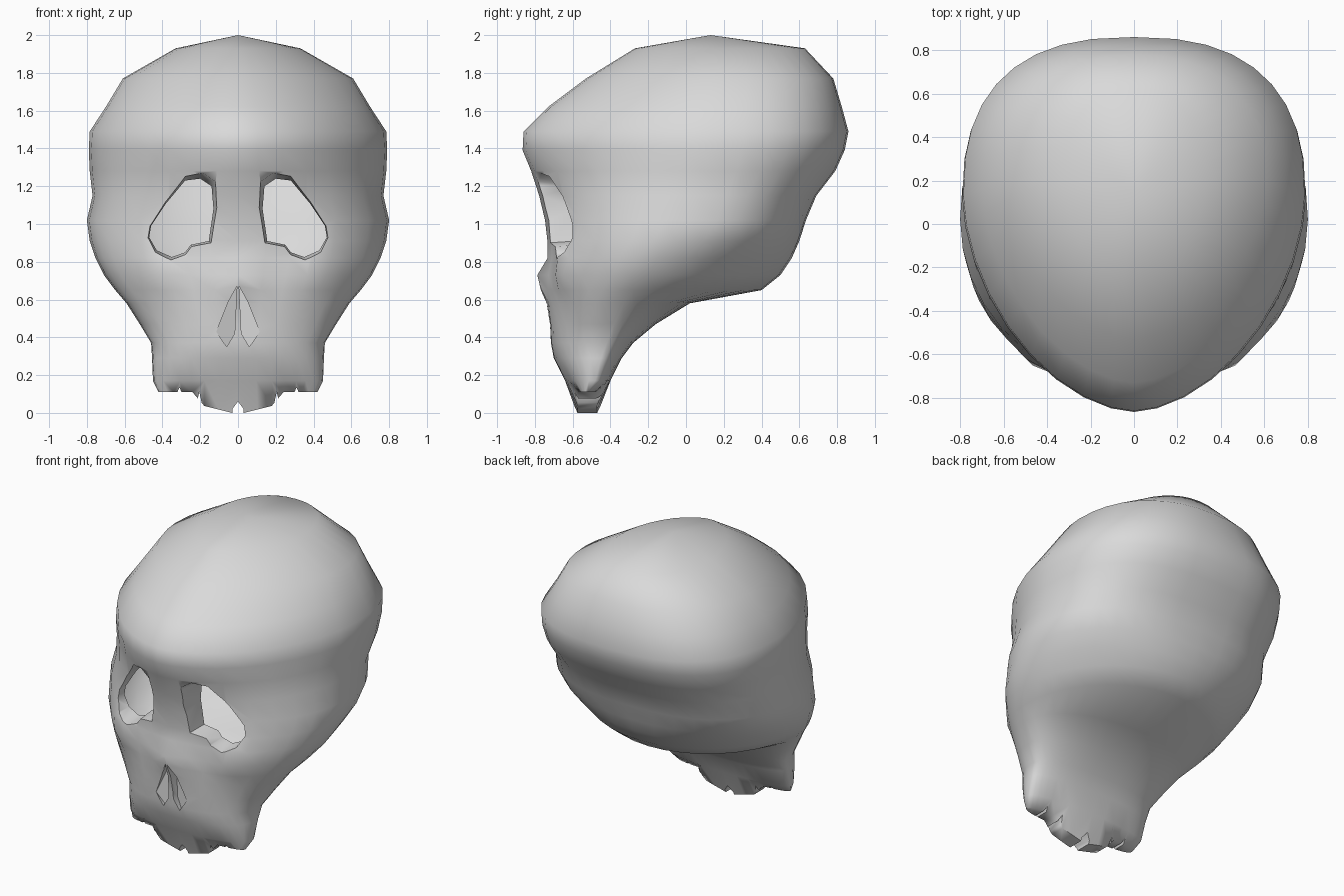
import bpy, bmesh
from math import sin, cos, pi, exp
from mathutils import Vector

cube = bpy.data.objects.get("Cube")
if cube:
    bpy.data.objects.remove(cube, do_unlink=True)

SEGMENTS = 36

bone = bpy.data.materials.new("bone_grey")
bone.use_nodes = True
bone.diffuse_color = (0.7, 0.7, 0.7, 1)
bone.node_tree.nodes["Principled BSDF"].inputs["Base Color"].default_value = (0.7, 0.7, 0.7, 1)


def make_object(name, bm):
    bmesh.ops.recalc_face_normals(bm, faces=bm.faces[:])
    mesh = bpy.data.meshes.new(name)
    bm.to_mesh(mesh)
    bm.free()
    mesh.materials.append(bone)
    obj = bpy.data.objects.new(name, mesh)
    bpy.context.collection.objects.link(obj)
    return obj


# Cross-sections: height, half width, front, back, widest y, front and back roundness
SECTIONS = [
    (1.93, .33, -.27, .63, .20, 1.8, 2.2),
    (1.77, .61, -.53, .78, .20, 1.75, 2.3),
    (1.62, .70, -.73, .825, .16, 1.75, 2.4),
    (1.49, .785, -.86, .86, .13, 1.75, 2.5),
    (1.39, .79, -.865, .84, .12, 1.75, 2.5),
    (1.28, .785, -.82, .79, .10, 1.8, 2.5),
    (1.15, .77, -.78, .69, .05, 1.9, 2.5),
    (1.02, .80, -.75, .635, .02, 2.0, 2.45),
    (.91, .785, -.735, .60, -.05, 2.05, 2.3),
    (.82, .755, -.72, .56, -.15, 2.1, 2.15),
    (.73, .71, -.73, .50, -.20, 2.1, 2.0),
    (.65, .65, -.73, .40, -.28, 2.1, 2.0),
    (.58, .59, -.73, .02, -.33, 2.2, 2.1),
    (.47, .52, -.72, -.16, -.38, 2.3, 2.2),
    (.37, .46, -.715, -.28, -.42, 2.3, 2.3),
    (.29, .455, -.70, -.34, -.45, 2.3, 2.3),
    (.17, .45, -.64, -.40, -.48, 2.3, 2.3),
]
TOOTH_SECTION = (0, .42, -.575, -.47, -.52, 2.5, 2.5)


def section_points(z, width, front, back, mid, p_front, p_back):
    points = []
    for i in range(SEGMENTS):
        a = 2 * pi * i / SEGMENTS
        s, c = sin(a), cos(a)
        p, reach = (p_front, front - mid) if c > 0 else (p_back, back - mid)
        x = width * abs(s) ** (2 / p) * (1 if s > 0 else -1)
        points.append(Vector((x, mid + reach * abs(c) ** (2 / p), z)))
    return points


# Skull shell lofted from crown to teeth
bm = bmesh.new()
rings = [section_points(*s) for s in SECTIONS]
teeth = section_points(*TOOTH_SECTION)
for p in teeth:
    p.z = abs(p.x) / 4 - .008 if abs(p.x) < .2 else .11
rings = [[bm.verts.new(p) for p in ring] for ring in rings + [teeth]]
for upper, lower in zip(rings, rings[1:]):
    for i in range(SEGMENTS):
        j = (i + 1) % SEGMENTS
        bm.faces.new((upper[i], upper[j], lower[j], lower[i]))
crown = bm.verts.new((0, .13, 2))
for i in range(SEGMENTS):
    bm.faces.new((crown, rings[0][i], rings[0][(i + 1) % SEGMENTS]))
# Biting edge: strip joining the front of the last ring to its back, side to side
last, half, quarter = rings[-1], SEGMENTS // 2, SEGMENTS // 4
for k in range(-quarter, quarter):
    corners = [last[k], last[k + 1], last[(half - k - 1) % SEGMENTS], last[(half - k) % SEGMENTS]]
    bm.faces.new(list(dict.fromkeys(corners)))

# Nose bone, cheekbones, the hollows under them and the eye hollows
BUMPS = [((0, -.73, .71), .09, -.06)]
for side in (-1, 1):
    BUMPS += [((side * .43, -.62, .77), .12, -.05),
              ((side * .38, -.62, .53), .12, .02),
              ((side * .28, -.72, 1.06), .17, .03)]
for center, radius, push in BUMPS:
    for v in bm.verts:
        v.co.y += push * exp(-((v.co - Vector(center)).length / radius) ** 2)
skull = make_object("skull", bm)


# Tapered plug used for eye sockets, nose openings and tooth gaps
def plug(name, outline, side, floor, slope=0, flare=1.0):
    bm = bmesh.new()
    cx = sum(p[0] for p in outline) / len(outline)
    cz = sum(p[1] for p in outline) / len(outline)
    inner = [bm.verts.new((side * x, floor + slope * x, z)) for x, z in outline]
    outer = [bm.verts.new((side * (cx + (x - cx) * flare), -1.1, cz + (z - cz) * flare))
             for x, z in outline]
    bm.faces.new(inner)
    bm.faces.new(outer)
    for i in range(len(outline)):
        j = (i + 1) % len(outline)
        bm.faces.new((inner[i], inner[j], outer[j], outer[i]))
    obj = make_object(name, bm)
    obj.hide_render = True
    return obj


EYE = [(.14, 1.2), (.2, 1.24), (.28, 1.23), (.38, 1.11), (.46, .99), (.47, .93),
       (.43, .86), (.35, .825), (.28, .85), (.25, .89), (.155, .91), (.13, 1.08)]
NOSTRIL = [(.006, .67), (.05, .59), (.115, .43), (.06, .35), (.018, .42)]
EYE_FLOOR, EYE_SLOPE = -.60, .12


def gap(x, half, top):
    return [(x - half, -.1), (x - half, .02), (x, top), (x + half, .02), (x + half, -.1)]


plugs = [plug("middle_gap", gap(0, .03, .06), 1, -.2)]
for side in (-1, 1):
    plugs.append(plug("eye_plug", EYE, side, EYE_FLOOR, EYE_SLOPE, 1.35))
    plugs.append(plug("nose_plug", NOSTRIL, side, -.665, -.4))
    plugs.append(plug("front_gap", gap(.205, .02, .11), side, -.2))
    plugs.append(plug("side_gap", gap(.31, .05, .135), side, -.2))

for cutter in plugs:
    mod = skull.modifiers.new("cut", "BOOLEAN")
    mod.operation = "DIFFERENCE"
    mod.solver = "EXACT"
    mod.object = cutter
graph = bpy.context.evaluated_depsgraph_get()
cut_mesh = bpy.data.meshes.new_from_object(skull.evaluated_get(graph))
skull.modifiers.clear()
skull.data = cut_mesh
for cutter in plugs:
    bpy.data.objects.remove(cutter, do_unlink=True)

# Open the sockets into the hollow shell
bm = bmesh.new()
bm.from_mesh(cut_mesh)
floors = [f for f in bm.faces
          if all(v.co.z > .75 and abs(v.co.y - EYE_FLOOR - EYE_SLOPE * abs(v.co.x)) < .001
                 for v in f.verts)]
bmesh.ops.delete(bm, geom=floors, context="FACES")
bm.to_mesh(cut_mesh)
bm.free()
cut_mesh.materials.clear()
cut_mesh.materials.append(bone)

bpy.ops.object.select_all(action="DESELECT")
skull.select_set(True)
bpy.context.view_layer.objects.active = skull
bpy.ops.object.shade_smooth_by_angle(angle=pi / 3)
